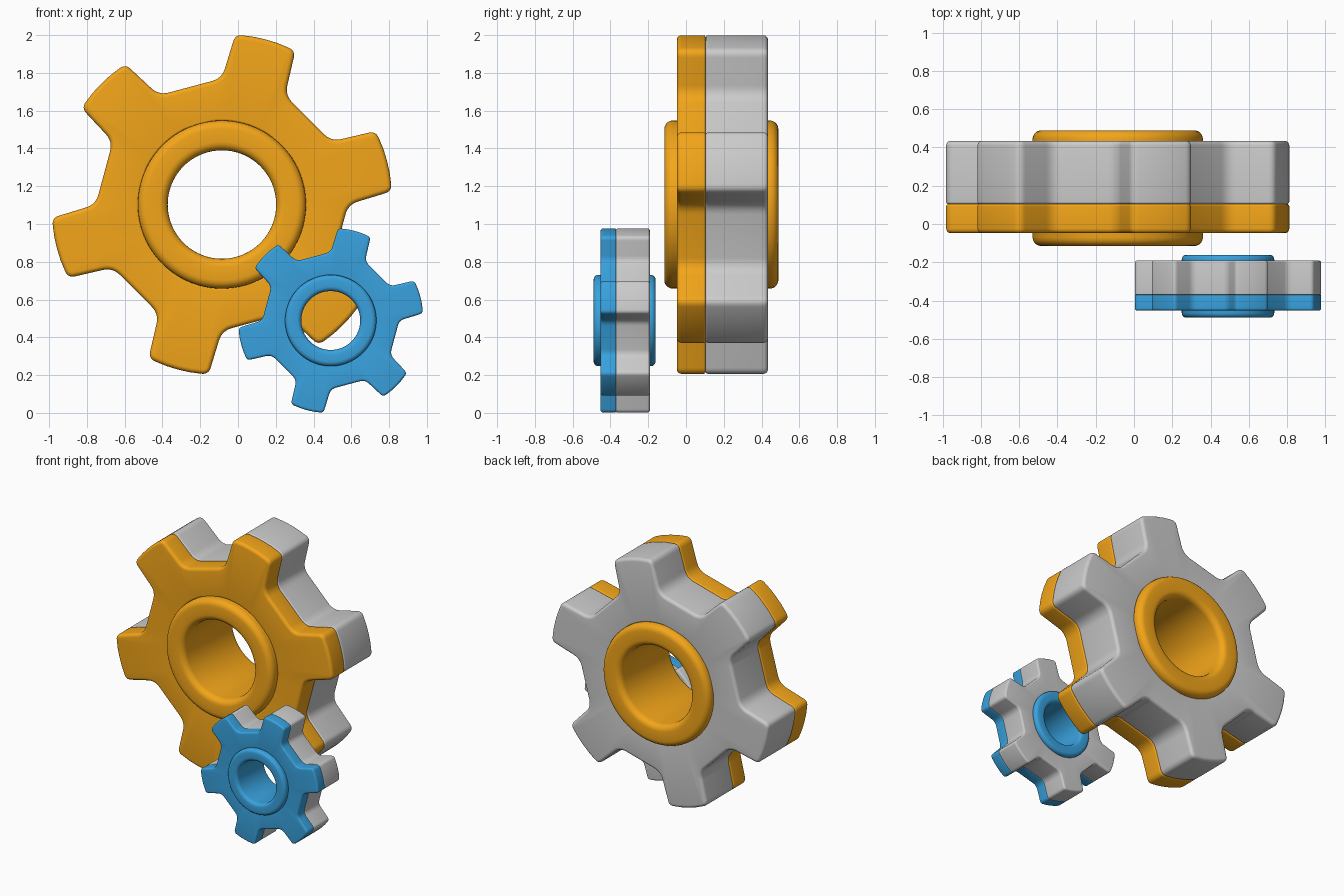
import bpy, bmesh
from math import sin, cos, pi, radians
from mathutils import Vector

if "Cube" in bpy.data.objects:
    bpy.data.objects.remove(bpy.data.objects["Cube"])

TEETH = 6


def material(name, color):
    mat = bpy.data.materials.new(name)
    mat.diffuse_color = color
    mat.use_nodes = True
    mat.node_tree.nodes["Principled BSDF"].inputs["Base Color"].default_value = mat.diffuse_color
    return mat


def circle(r, n=96):
    return [Vector((cos(2 * pi * i / n), sin(2 * pi * i / n))) * r for i in range(n)]


def polar(r, deg):
    return Vector((cos(radians(deg)), sin(radians(deg)))) * r


def fillet(prev, corner, nxt, cut, n=6):
    a = corner + (prev - corner).normalized() * cut
    b = corner + (nxt - corner).normalized() * cut
    return [a * (1 - t) ** 2 + corner * 2 * t * (1 - t) + b * t ** 2
            for t in (i / n for i in range(n + 1))]


def gear_outline(tip=0.904, root=0.668, tip_half=10.5, root_half=15):
    """Rounded gear outline; teeth at 15 degrees plus every 60."""
    pts = []
    for k in range(TEETH):
        a = 15 + 60 * k
        before, r0 = polar(root, a - 60 + root_half), polar(root, a - root_half)
        t0, t1 = polar(tip, a - tip_half), polar(tip, a + tip_half)
        r1, after = polar(root, a + root_half), polar(root, a + 60 - root_half)
        crown = polar(tip * 1.005, a)
        pts += fillet(before, r0, t0, 0.055)
        pts += fillet(r0, t0, crown, 0.04)
        pts += [polar(tip, a + d) for d in (-4, 0, 4)]
        pts += fillet(crown, t1, r1, 0.04)
        pts += fillet(t1, r1, after, 0.055)
    return pts


def inset(pts, d):
    out = []
    for i, p in enumerate(pts):
        t = (pts[(i + 1) % len(pts)] - pts[i - 1]).normalized()
        out.append(p + Vector((-t.y, t.x)) * d)
    return out


def rounded(y0, y1, b0, b1, n=5):
    """(inset, y) steps from front to back with rounded edges."""
    arc = [i * pi / 2 / n for i in range(n + 1)]
    front = [(b0 * (1 - sin(t)), y0 + b0 * (1 - cos(t))) for t in arc]
    back = [(b1 * (1 - cos(t)), y1 - b1 * (1 - sin(t))) for t in arc]
    return front + back


def ring_solid(name, outline, hole, y0, y1, b_out, b_in, place, mat=None):
    """Closed ring: outline outside, round hole inside, rounded edges."""
    centre, s = place
    loops = [(inset(outline, d), y) for d, y in rounded(y0, y1, *b_out)]
    for d, y in reversed(rounded(y0, y1, *b_in)):
        loops.append(([p.normalized() * (hole + d) for p in outline], y))
    bm = bmesh.new()
    rows = [[bm.verts.new((p.x * s, y * s, p.y * s)) for p in pts] for pts, y in loops]
    n = len(outline)
    for j in range(len(rows)):
        a, b = rows[j], rows[(j + 1) % len(rows)]
        for i in range(n):
            k = (i + 1) % n
            bm.faces.new((a[i], a[k], b[k], b[i]))
    bmesh.ops.recalc_face_normals(bm, faces=bm.faces)
    me = bpy.data.meshes.new(name)
    bm.to_mesh(me)
    bm.free()
    ob = bpy.data.objects.new(name, me)
    ob.location = centre
    if mat:
        me.materials.append(mat)
    bpy.context.collection.objects.link(ob)
    bpy.ops.object.select_all(action='DESELECT')
    ob.select_set(True)
    bpy.context.view_layer.objects.active = ob
    bpy.ops.object.shade_smooth_by_angle(angle=radians(35))


def gear(name, centre, s, mat):
    place = (centre, s)
    outline = gear_outline()
    # coloured front plate, grey rear plate, coloured hub through both
    ring_solid(name + "_front_plate", outline, 0.44, -0.235, -0.083,
               (0.024, 0.012), (0.015, 0.01), place, mat)
    ring_solid(name + "_rear_plate", outline, 0.44, -0.083, 0.247,
               (0.012, 0.024), (0.01, 0.015), place)
    ring_solid(name + "_hub", circle(0.445), 0.287, -0.302, 0.302,
               (0.045, 0.045), (0.045, 0.045), place, mat)


gear("large_gear", (-0.085, 0.187, 1.103), 1.0, material("orange", (0.9, 0.38, 0.01, 1)))
gear("small_gear", (0.491, -0.325, 0.489), 0.543, material("blue", (0.04, 0.36, 0.73, 1)))
